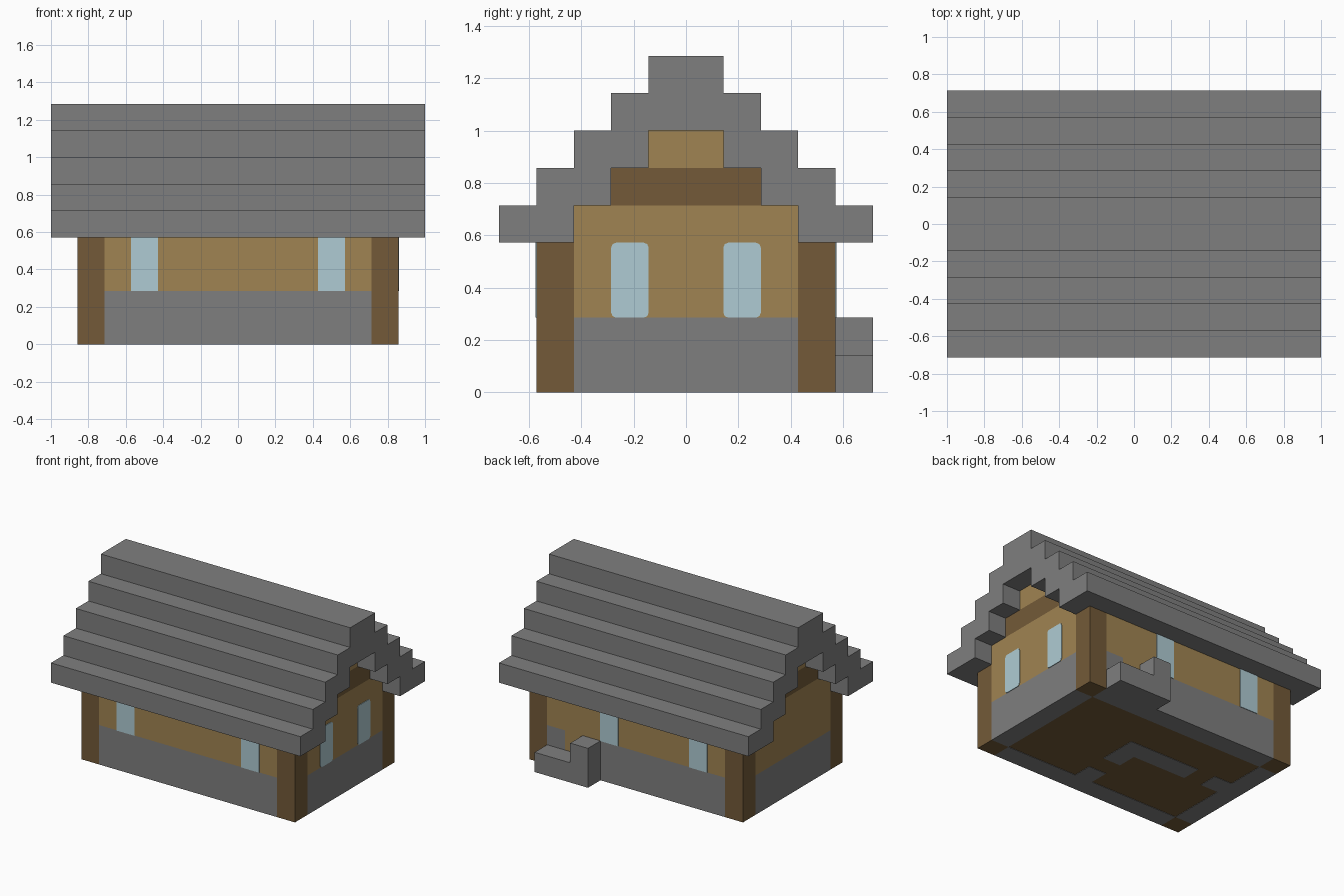
import bpy
import bmesh

U = 1 / 7  # one building block

if "Cube" in bpy.data.objects:
    bpy.data.objects.remove(bpy.data.objects["Cube"], do_unlink=True)


def material(name, rgb):
    linear = [((c / 255 + 0.055) / 1.055) ** 2.4 for c in rgb] + [1.0]
    mat = bpy.data.materials.new(name)
    mat.use_nodes = True
    mat.diffuse_color = linear
    bsdf = mat.node_tree.nodes["Principled BSDF"]
    bsdf.inputs["Base Color"].default_value = linear
    bsdf.inputs["Roughness"].default_value = 0.9
    return mat


stone = material("grey_stone", (127, 127, 127))
planks = material("light_planks", (160, 132, 82))
timber = material("dark_timber", (115, 90, 56))
glass = material("pale_blue_glass", (175, 203, 211))


def finish(name, bm, mat):
    bmesh.ops.recalc_face_normals(bm, faces=bm.faces)
    mesh = bpy.data.meshes.new(name)
    bm.to_mesh(mesh)
    bm.free()
    mesh.materials.append(mat)
    obj = bpy.data.objects.new(name, mesh)
    bpy.context.collection.objects.link(obj)
    return obj


def box(name, mat, x, y, z, round_axis=None):
    """Box from (min, max) ranges in blocks; optionally clip edges along an axis."""
    bm = bmesh.new()
    bmesh.ops.create_cube(bm, size=1)
    for v in bm.verts:
        for i, (lo, hi) in enumerate((x, y, z)):
            v.co[i] = (lo if v.co[i] < 0 else hi) * U
    if round_axis is not None:
        edges = [e for e in bm.edges
                 if abs((e.verts[0].co - e.verts[1].co)[round_axis]) > 1e-6
                 and sum(abs(c) > 1e-6 for c in e.verts[0].co - e.verts[1].co) == 1]
        bmesh.ops.bevel(bm, geom=edges, offset=0.018, segments=2, affect='EDGES', profile=0.5)
    return finish(name, bm, mat)


# Corner posts
for sx, side in ((-1, "right"), (1, "left")):
    for sy, end in ((-1, "front"), (1, "back")):
        box(f"corner_post_{end}_{side}", timber,
            sorted((5 * sx, 6 * sx)), sorted((3 * sy, 4 * sy)), (0, 4))

# Front wall
box("front_stone_base", stone, (-5, 5), (-4, -3), (0, 2))
box("front_plank_wall", planks, (-5, 5), (-4, -3), (2, 4))

# Back wall with a raised doorway
box("back_stone_base", stone, (-5, 5), (3, 4), (0, 1))
box("back_stone_course", stone, (-5, 3), (3, 4), (1, 2))
box("back_stone_door_side", stone, (4, 5), (3, 4), (1, 2))
box("back_door", planks, (3, 4), (3, 4), (1, 2))
box("back_plank_wall", planks, (-5, 5), (3, 4), (2, 4))

# End walls and stepped gables
for s, side in ((-1, "right"), (1, "left")):
    xr = sorted((5 * s, 6 * s))
    box(f"{side}_stone_base", stone, xr, (-3, 3), (0, 2))
    box(f"{side}_plank_wall", planks, xr, (-3, 3), (2, 5))
    box(f"{side}_gable_beam", timber, xr, (-2, 2), (5, 6))
    box(f"{side}_gable_peak", planks, xr, (-1, 1), (6, 7))

# Window panes
T = 0.03
for x in (-4, 3):
    box("front_window", glass, (x, x + 1), (-4 - T, -4 + T / 2), (2, 4))
for x in (-4, 1):
    box("back_window", glass, (x, x + 1), (4 - T / 2, 4 + T), (2, 4))
for y in (-2, 1):
    box("left_window", glass, (6 - T / 2, 6 + T), (y, y + 1), (2, 4), round_axis=0)

# Floor and the inner partition that shows beside it
box("floor", timber, (-5, 5), (-3, 3), (0.02, 0.5))
box("partition_long", stone, (-3, 1), (0, 1), (0, 3))
box("partition_long_end", stone, (-5, -4), (0, 1), (0, 3))
box("partition_cross", stone, (0, 1), (-1, 0), (0, 3))
box("partition_cross_end", stone, (0, 1), (-3, -2), (0, 3))

# Back entrance steps
box("lower_step", stone, (3, 5), (4, 5), (0, 1))
box("upper_step", stone, (2, 3), (4, 5), (0, 2))

# Stepped roof: half profile, mirrored and extruded along the ridge
half = [(3, 4)]
for i in range(5):
    half += [(5 - i, 4 + i), (5 - i, 5 + i)]
inner = [(1, 7), (1, 6), (2, 6), (2, 5), (3, 5)]
profile = half + [(-y, z) for y, z in reversed(half)]
profile += [(-y, z) for y, z in reversed(inner)] + inner
bm = bmesh.new()
face = bm.faces.new([bm.verts.new((-7 * U, y * U, z * U)) for y, z in profile])
moved = bmesh.ops.extrude_face_region(bm, geom=[face], use_keep_orig=True)["geom"]
bmesh.ops.translate(bm, vec=(14 * U, 0, 0),
                    verts=[g for g in moved if isinstance(g, bmesh.types.BMVert)])
finish("stepped_roof", bm, stone)
